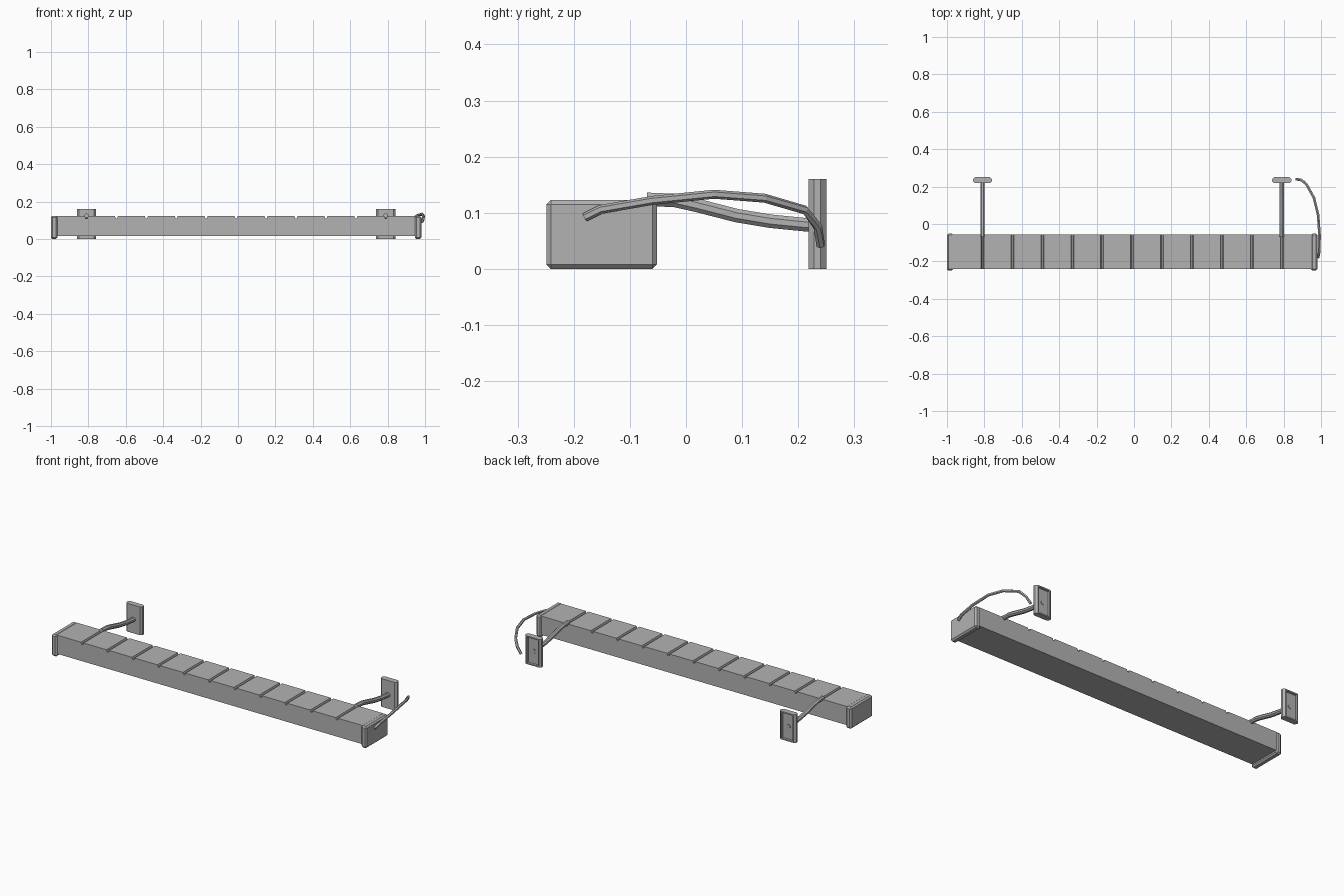
import bpy, bmesh, math
from mathutils import Vector

if "Cube" in bpy.data.objects:
    bpy.data.objects.remove(bpy.data.objects["Cube"])

grey = bpy.data.materials.new("plain_grey")
grey.diffuse_color = (0.45, 0.45, 0.45, 1)
grey.use_nodes = True
grey.node_tree.nodes["Principled BSDF"].inputs["Base Color"].default_value = grey.diffuse_color


def finish(bm, name, bevel=0):
    bmesh.ops.recalc_face_normals(bm, faces=bm.faces[:])
    me = bpy.data.meshes.new(name)
    bm.to_mesh(me)
    bm.free()
    me.materials.append(grey)
    ob = bpy.data.objects.new(name, me)
    bpy.context.collection.objects.link(ob)
    if bevel:
        mod = ob.modifiers.new("chamfer", 'BEVEL')
        mod.width = bevel
        mod.segments = 1
    return ob


def prism(points, direction):
    """Extrude a closed outline along a direction."""
    bm = bmesh.new()
    face = bm.faces.new([bm.verts.new(p) for p in points])
    geo = bmesh.ops.extrude_face_region(bm, geom=[face])["geom"]
    bmesh.ops.translate(bm, vec=direction,
                        verts=[g for g in geo if isinstance(g, bmesh.types.BMVert)])
    return bm


def tube(name, path, radius, sides=8):
    """Sweep a polygonal section along a path."""
    pts = [Vector(p) for p in path]
    bm = bmesh.new()
    rings = []
    for i, p in enumerate(pts):
        t = (pts[min(i + 1, len(pts) - 1)] - pts[max(i - 1, 0)]).normalized()
        u = t.cross(Vector((0, 0, 1))).normalized()
        v = u.cross(t)
        angles = [2 * math.pi * (k + 0.5) / sides for k in range(sides)]
        rings.append([bm.verts.new(p + radius * (u * math.cos(a) + v * math.sin(a)))
                      for a in angles])
    for a, b in zip(rings, rings[1:]):
        for k in range(sides):
            n = (k + 1) % sides
            bm.faces.new((a[k], a[n], b[n], b[k]))
    bm.faces.new(rings[0])
    bm.faces.new(rings[-1])
    return finish(bm, name)


CX = -0.01                       # middle of the long beam
GROOVES = [CX + 0.16 * i for i in range(-5, 6)]

# Long beam with grooves across its top
outline = [(-0.972, 0.016), (-0.972, 0.122)]
for x in GROOVES:
    outline += [(x - 0.008, 0.122), (x - 0.004, 0.110),
                (x + 0.004, 0.110), (x + 0.008, 0.122)]
outline += [(0.952, 0.122), (0.952, 0.016)]
finish(prism([(x, -0.240, z) for x, z in outline], (0, 0.183, 0)), "beam")

# Chamfered end caps
for side, x in (("left", -1.0), ("right", 0.946)):
    rect = [(x, -0.249, 0), (x, -0.052, 0), (x, -0.052, 0.123), (x, -0.249, 0.123)]
    finish(prism(rect, (0.034, 0, 0)), side + "_end_cap", 0.008)

# Wall brackets: plate with a pocket in the back, and a bent arm
for side, x in (("left", GROOVES[0]), ("right", GROOVES[-1])):
    section = [(-0.051, 0.228), (-0.041, 0.218), (0.041, 0.218), (0.051, 0.228),
               (0.051, 0.240), (0.041, 0.250), (-0.041, 0.250), (-0.051, 0.240)]
    bm = prism([(x + px, py, 0) for px, py in section], (0, 0, 0.16))
    bmesh.ops.recalc_face_normals(bm, faces=bm.faces[:])
    back = [f for f in bm.faces if f.normal.y > 0.99]
    bmesh.ops.inset_region(bm, faces=back, thickness=0.01)
    bmesh.ops.inset_region(bm, faces=back, thickness=0.0005, depth=-0.012)
    finish(bm, side + "_wall_plate")
    arm = [(-0.07, 0.124), (-0.02, 0.122), (0.02, 0.113), (0.09, 0.095),
           (0.15, 0.085), (0.21, 0.079), (0.241, 0.078)]
    tube(side + "_arm", [(x, y, z) for y, z in arm], 0.013)

# Loose curved cord at the right end
tube("cord", [(0.984, -0.18, 0.092), (0.990, -0.152, 0.106), (0.992, -0.06, 0.122),
              (0.984, 0.05, 0.133), (0.962, 0.14, 0.126), (0.922, 0.212, 0.105),
              (0.895, 0.235, 0.075), (0.868, 0.240, 0.042)], 0.008, 6)
